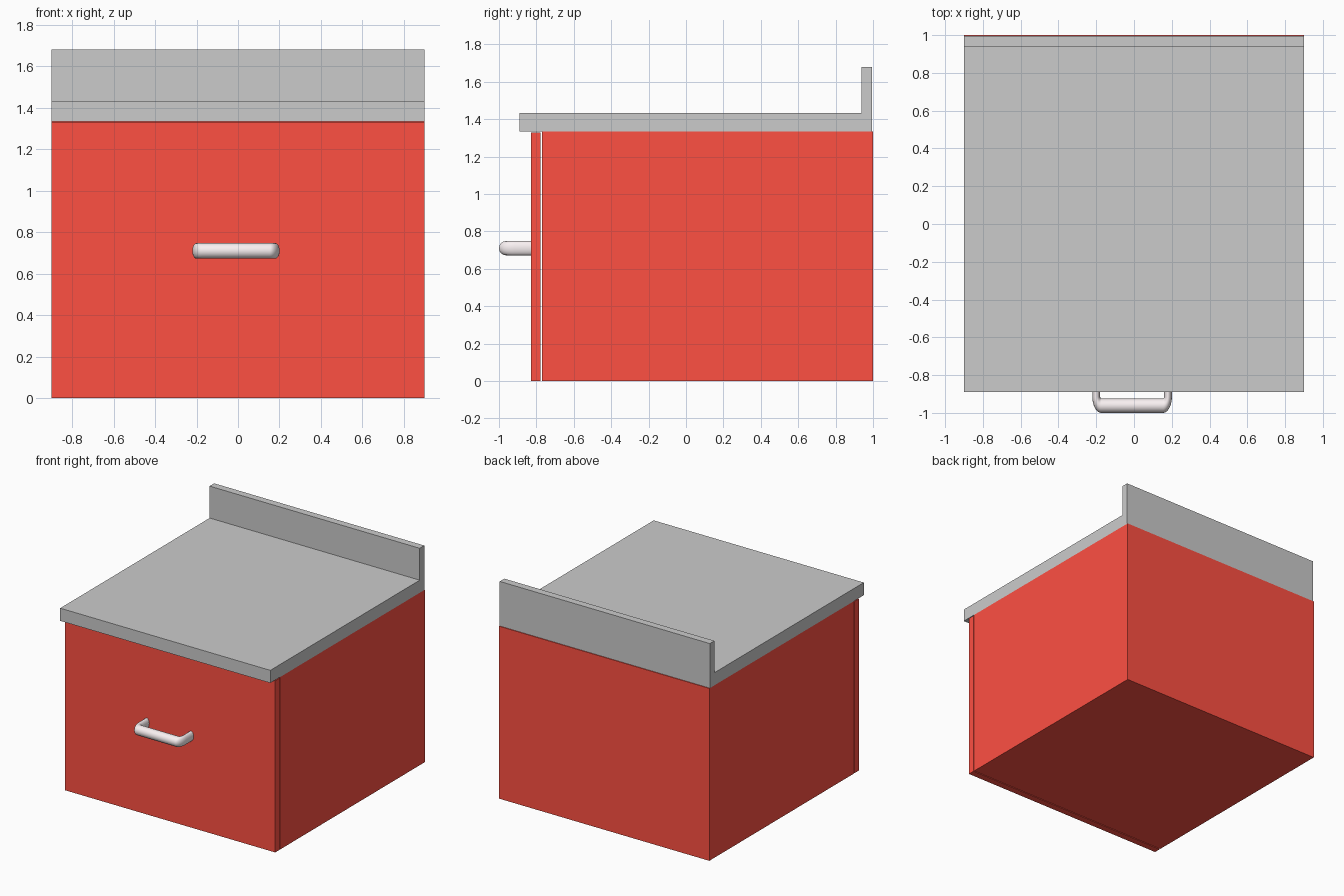
import bpy, bmesh, math
from mathutils import Vector

if "Cube" in bpy.data.objects:
    bpy.data.objects.remove(bpy.data.objects["Cube"])


def material(name, rgb):
    m = bpy.data.materials.new(name)
    m.diffuse_color = (*rgb, 1)
    m.use_nodes = True
    m.node_tree.nodes["Principled BSDF"].inputs["Base Color"].default_value = m.diffuse_color
    return m


def extrude_x(name, profile, half_width, mat=None):
    """Extrude a (y, z) outline across the full width."""
    bm = bmesh.new()
    face = bm.faces.new([bm.verts.new((-half_width, y, z)) for y, z in profile])
    ext = bmesh.ops.extrude_face_region(bm, geom=[face])
    moved = [v for v in ext["geom"] if isinstance(v, bmesh.types.BMVert)]
    bmesh.ops.translate(bm, verts=moved, vec=(2 * half_width, 0, 0))
    bmesh.ops.recalc_face_normals(bm, faces=bm.faces)
    me = bpy.data.meshes.new(name)
    bm.to_mesh(me)
    bm.free()
    ob = bpy.data.objects.new(name, me)
    bpy.context.collection.objects.link(ob)
    if mat:
        me.materials.append(mat)
    return ob


def rect(y0, y1, z0, z1):
    return [(y0, z0), (y1, z0), (y1, z1), (y0, z1)]


W = 0.9
red = material("red_paint", (1.0, 0.08, 0.055))
pale = material("pale_metal", (0.95, 0.88, 0.89))

# Cabinet body, and the drawer front set off by a thin gap
extrude_x("cabinet_body", rect(-0.77, 1.0, 0, 1.335), W, red)
extrude_x("drawer_front", rect(-0.83, -0.777, 0, 1.33), W, red)

# Worktop with upstand at the back
extrude_x("worktop", [(-0.89, 1.335), (0.994, 1.335), (0.994, 1.68),
                      (0.938, 1.68), (0.938, 1.433), (-0.89, 1.433)], W)

# Handle: rounded U path, squeezed in x so the legs are oval
squeeze, half, bend, y_bar, y_root = 0.55, 0.345, 0.048, -0.962, -0.82
corner = [(half - bend + bend * math.cos(a), y_bar + bend - bend * math.sin(a))
          for a in (math.pi / 2 * i / 8 for i in range(9))]
right = [(half, y_root)] + corner
path = right + [(-x, y) for x, y in reversed(right)]
cu = bpy.data.curves.new("handle", "CURVE")
cu.dimensions = "3D"
cu.bevel_depth = 0.038
cu.bevel_resolution = 6
cu.use_fill_caps = True
sp = cu.splines.new("POLY")
sp.points.add(len(path) - 1)
for p, (x, y) in zip(sp.points, path):
    p.co = (x, y, 0, 1)
handle = bpy.data.objects.new("handle", cu)
handle.location = (-0.01, 0, 0.71)
handle.scale = (squeeze, 1, 1)
bpy.context.collection.objects.link(handle)
cu.materials.append(pale)
bpy.context.view_layer.objects.active = handle
handle.select_set(True)
bpy.ops.object.convert(target="MESH")
bpy.ops.object.shade_smooth_by_angle(angle=math.radians(40))
